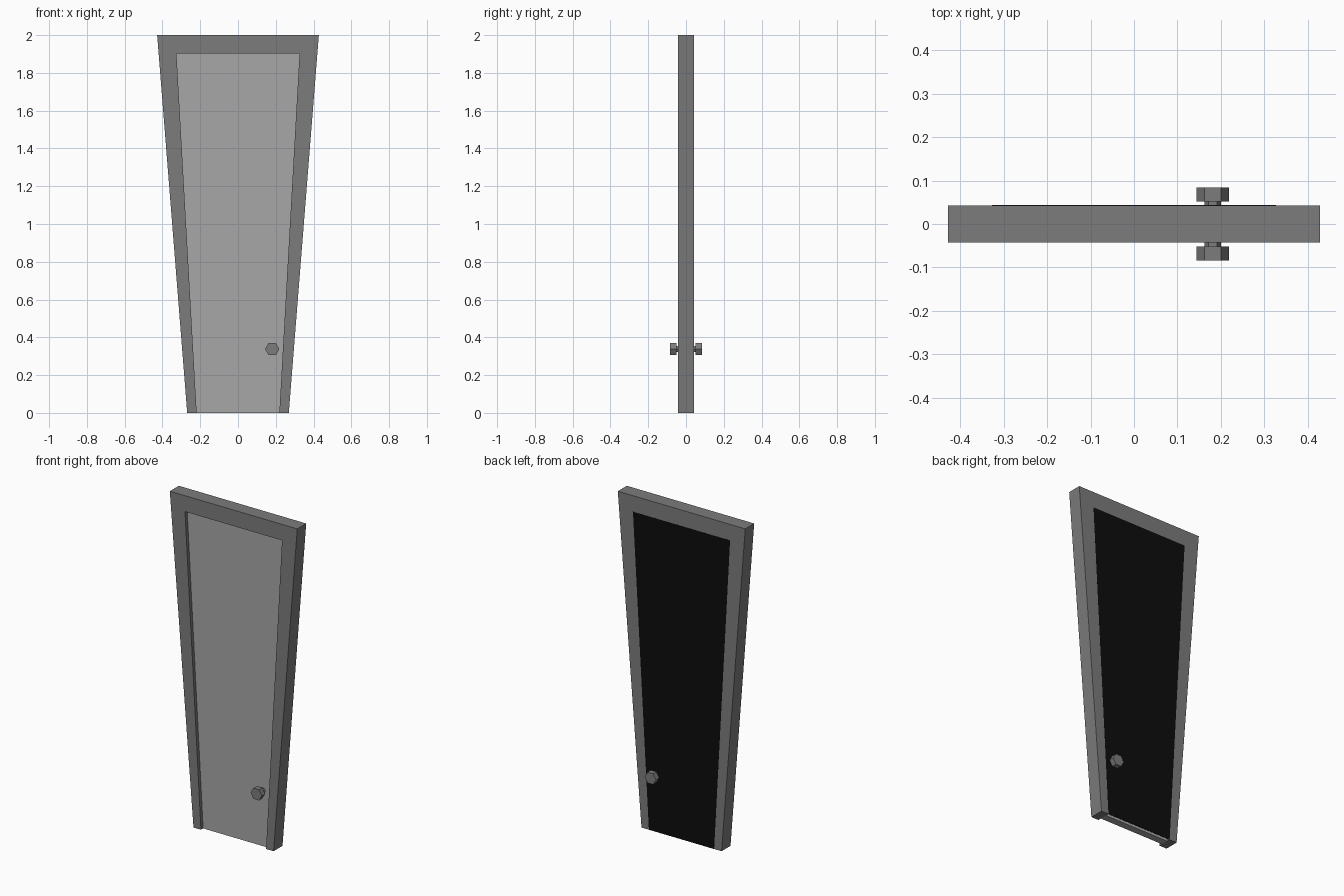
import bpy, bmesh, math
from mathutils import Matrix

if "Cube" in bpy.data.objects:
    bpy.data.objects.remove(bpy.data.objects["Cube"])

HALF = 0.043      # half thickness of the frame
RECESS = 0.022    # half thickness of the door slab


def material(name, r, g, b):
    m = bpy.data.materials.new(name)
    m.diffuse_color = (r, g, b, 1)
    m.use_nodes = True
    m.node_tree.nodes["Principled BSDF"].inputs["Base Color"].default_value = m.diffuse_color
    return m


dark_grey = material("dark grey", 0.2, 0.2, 0.2)
light_grey = material("light grey", 0.39, 0.39, 0.39)
black = material("black", 0.004, 0.004, 0.004)


def finish(name, bm, mat):
    bmesh.ops.recalc_face_normals(bm, faces=bm.faces)
    mesh = bpy.data.meshes.new(name)
    bm.to_mesh(mesh)
    bm.free()
    mesh.materials.append(mat)
    ob = bpy.data.objects.new(name, mesh)
    bpy.context.collection.objects.link(ob)
    return ob


def extrude_profile(name, profile, y0, y1, mat):
    """Extrude an (x, z) outline from y0 to y1."""
    bm = bmesh.new()
    face = bm.faces.new([bm.verts.new((x, y0, z)) for x, z in profile])
    ext = bmesh.ops.extrude_face_region(bm, geom=[face])
    moved = [v for v in ext["geom"] if isinstance(v, bmesh.types.BMVert)]
    bmesh.ops.translate(bm, verts=moved, vec=(0, y1 - y0, 0))
    return finish(name, bm, mat)


def hex_prism(name, radius, y0, y1):
    """Six-sided bar along y at the knob position, points to the sides."""
    bm = bmesh.new()
    place = Matrix.Translation((0.181, (y0 + y1) / 2, 0.338)) @ Matrix.Rotation(math.pi / 2, 4, "X")
    place = place @ Matrix.Rotation(math.pi / 6, 4, "Z")
    bmesh.ops.create_cone(bm, cap_ends=True, segments=6, radius1=radius, radius2=radius,
                          depth=abs(y1 - y0), matrix=place)
    # turn so that a corner lies on the x axis
    xs = max(v.co.x for v in bm.verts) - 0.181
    if xs < radius * 0.95:
        bmesh.ops.rotate(bm, verts=bm.verts, cent=(0.181, 0, 0.338),
                         matrix=Matrix.Rotation(math.pi / 6, 3, "Y"))
    return finish(name, bm, dark_grey)


# Tapered frame, open at the bottom
right_side = [(0.219, 0), (0.269, 0), (0.428, 2)]
left_side = [(-0.428, 2), (-0.269, 0), (-0.219, 0)]
opening_top = [(-0.326, 1.903), (0.326, 1.903)]
extrude_profile("door_frame", right_side + left_side + opening_top, -HALF, HALF, dark_grey)

# Door slab set into the frame
opening = [(-0.219, 0), (0.219, 0), (0.326, 1.903), (-0.326, 1.903)]
extrude_profile("door_panel", opening, -RECESS, RECESS, light_grey)

# Dark sheet closing the back of the opening
extrude_profile("back_sheet", opening, HALF - 0.001, HALF + 0.0003, black)

# Knob and stem on each side
for label, s in (("front", -1), ("back", 1)):
    hex_prism(label + "_knob_stem", 0.019, s * RECESS, s * 0.052)
    hex_prism(label + "_knob", 0.0378, s * 0.0515, s * 0.084)
